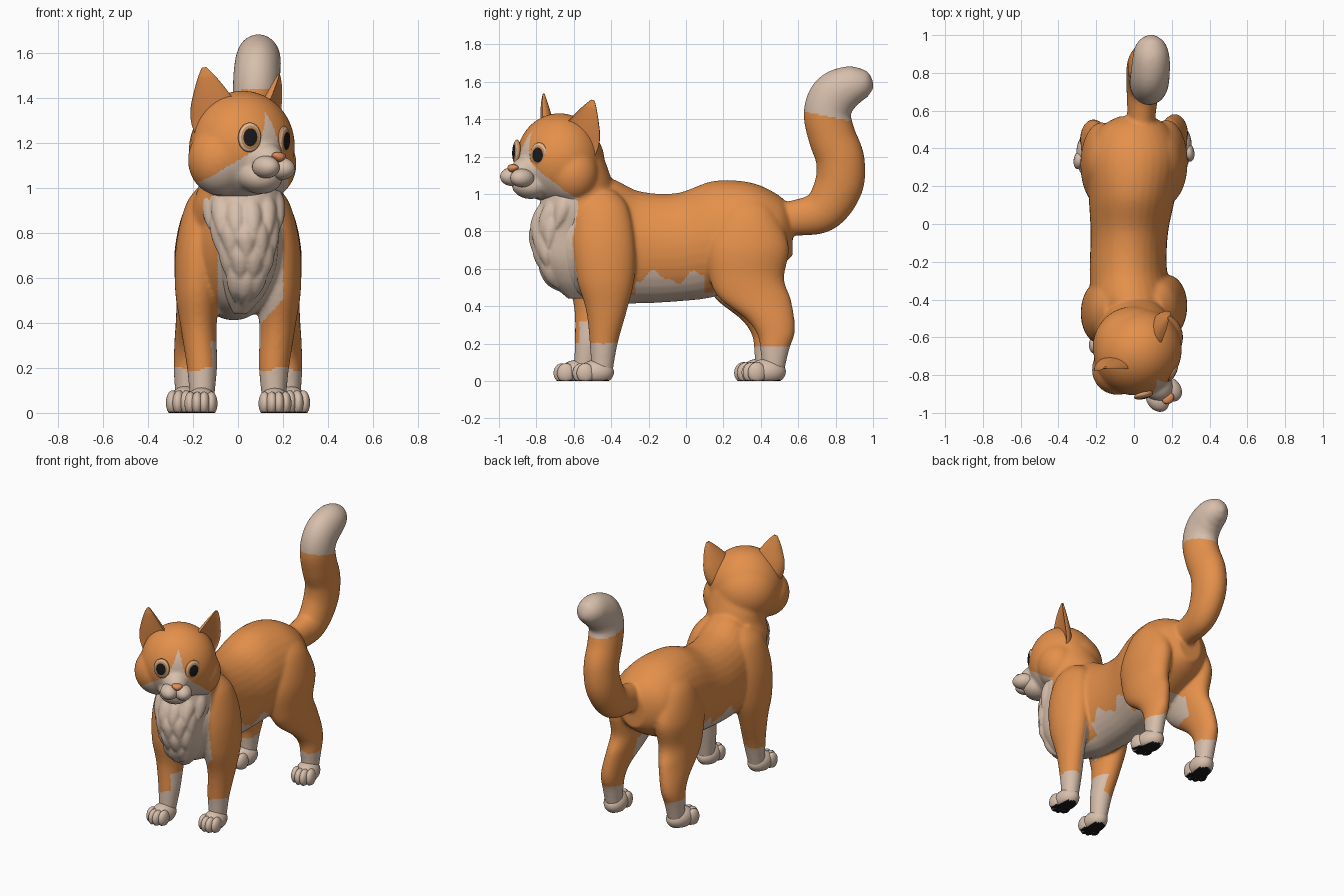
import bpy, bmesh, math
from mathutils import Matrix, Vector

cube = bpy.data.objects.get("Cube")
if cube:
    bpy.data.objects.remove(cube)


def material(name, r, g, b):
    mat = bpy.data.materials.new(name)
    mat.use_nodes = True
    mat.diffuse_color = (r, g, b, 1)
    shader = mat.node_tree.nodes["Principled BSDF"]
    shader.inputs["Base Color"].default_value = (r, g, b, 1)
    shader.inputs["Roughness"].default_value = 0.7
    return mat


ORANGE = material("orange fur", 0.78, 0.28, 0.07)
CREAM = material("cream fur", 0.68, 0.52, 0.41)
BLACK = material("black", 0.01, 0.01, 0.012)
INNER = material("inner ear", 0.72, 0.25, 0.065)
NOSE = material("nose", 0.74, 0.26, 0.1)
AMBER = material("amber iris", 0.58, 0.25, 0.08)


def smooth_path(points, steps=8):
    """Catmull-Rom interpolation of station tuples."""
    pts = [Vector(p) for p in points]
    out = []
    for i in range(len(pts) - 1):
        a, b, c = pts[max(i - 1, 0)], pts[i], pts[i + 1]
        d = pts[min(i + 2, len(pts) - 1)]
        for k in range(steps):
            t = k / steps
            out.append(b + (c - a) * (t / 2) + (a * 2 - b * 5 + c * 4 - d) * (t * t / 2)
                       + (b * 3 - a - c * 3 + d) * (t ** 3 / 2))
    return out + [pts[-1]]


def loft(bm, points, axis="path", seg=32, cup=False):
    """Skin elliptical rings; a station is x, y, z and two radii."""
    path = smooth_path(points)
    rings = []
    for i, s in enumerate(path):
        centre = Vector(s[:3])
        if axis == "z":
            up = Vector((0, 1, 0))
        elif axis == "y":
            up = Vector((0, 0, 1))
        else:
            ahead, behind = path[min(i + 1, len(path) - 1)], path[max(i - 1, 0)]
            up = Vector((1, 0, 0)).cross(Vector(ahead[:3]) - Vector(behind[:3])).normalized()
        ring = []
        for k in range(seg):
            c, n = math.cos(math.tau * k / seg), math.sin(math.tau * k / seg)
            if cup and n < 0:
                n *= -0.2
            ring.append(bm.verts.new(centre + Vector((max(s[3], 0.003) * c, 0, 0)) + up * (max(s[4], 0.003) * n)))
        rings.append(ring)
    for r, q in zip(rings, rings[1:]):
        for k in range(seg):
            bm.faces.new((r[k], r[k - 1], q[k - 1], q[k]))
    bm.faces.new(rings[0])
    bm.faces.new(rings[-1][::-1])


def ball(bm, centre, radii, seg=24, base=Matrix()):
    m = Matrix.Translation(centre) @ Matrix.Diagonal((*radii, 1)) @ Matrix.Rotation(math.pi / 2, 4, "X")
    bmesh.ops.create_uvsphere(bm, u_segments=seg, v_segments=seg, radius=1, matrix=base @ m)


def build(name, bm, mats, rule=None, matrix=Matrix(), voxel=0, smooth=3):
    """Turn a bmesh into an object, optionally fusing its shells, then paint it."""
    bmesh.ops.recalc_face_normals(bm, faces=bm.faces)
    me = bpy.data.meshes.new(name)
    bm.to_mesh(me)
    bm.free()
    obj = bpy.data.objects.new(name, me)
    bpy.context.scene.collection.objects.link(obj)
    if voxel:
        fuse = obj.modifiers.new("fuse", "REMESH")
        fuse.mode, fuse.voxel_size = "VOXEL", voxel
        soften = obj.modifiers.new("soften", "SMOOTH")
        soften.factor, soften.iterations = 0.5, smooth
        bpy.context.view_layer.update()
        deps = bpy.context.evaluated_depsgraph_get()
        me = bpy.data.meshes.new_from_object(obj.evaluated_get(deps))
        obj.modifiers.clear()
        obj.data = me
    me.materials.clear()
    for m in mats:
        me.materials.append(m)
    for p in me.polygons:
        p.material_index = int(rule(p.center, p.normal)) if rule else 0
    me.transform(matrix)
    if matrix.determinant() < 0:
        me.flip_normals()
    me.shade_smooth()
    me.set_sharp_from_angle(angle=math.radians(60))


# Torso, neck, four legs, tail and head, fused into one skin
TORSO = [(.02, -.74, .78, .1, .15), (.01, -.6, .75, .19, .28), (-.01, -.42, .75, .215, .335),
         (-.03, -.25, .715, .205, .3), (-.025, -.05, .715, .205, .29), (-.01, .15, .76, .23, .31),
         (0, .35, .795, .245, .265), (0, .5, .8, .19, .19), (.01, .57, .79, .09, .12)]
NECK = [(0, -.47, .8, .23, .2), (0, -.53, .92, .205, .215), (.01, -.56, 1.01, .185, .185),
        (.02, -.58, 1.1, .185, .175), (.03, -.61, 1.2, .17, .17)]
FRONT_LEG = [(.16, -.45, .03, .05, .055), (.16, -.44, .2, .067, .075), (.175, -.425, .38, .08, .11),
             (.18, -.43, .55, .1, .155), (.175, -.44, .75, .1, .165), (.14, -.45, .93, .09, .14),
             (.1, -.46, 1.02, .06, .08)]
HIND_LEG = [(.225, .465, .03, .05, .055), (.225, .475, .17, .06, .078), (.22, .48, .25, .065, .1),
            (.21, .45, .33, .072, .13), (.19, .37, .44, .085, .19), (.175, .325, .55, .1, .2),
            (.17, .33, .72, .112, .22), (.14, .33, .9, .1, .15), (.1, .33, 1, .05, .08)]
TAIL = [(.04, .42, .865, .07, .085), (.04, .58, .872, .075, .095), (.05, .73, .91, .09, .115),
        (.06, .815, 1.04, .1, .13), (.07, .825, 1.18, .102, .13), (.075, .78, 1.31, .103, .127),
        (.08, .755, 1.43, .104, .126), (.085, .79, 1.52, .104, .128), (.09, .865, 1.57, .1, .114),
        (.09, .93, 1.58, .088, .093), (.09, .975, 1.575, .06, .062), (.09, 1.003, 1.57, .01, .01)]
HEAD = Matrix.Translation((.02, -.678, 1.185)) @ Matrix.Rotation(.67, 4, "Z") @ Matrix.Rotation(.08, 4, "Y")
FACE = HEAD @ Matrix.Translation((-.023, 0, 0))
TO_FACE = FACE.inverted()


def fur_colour(c, n):
    """True where the fur is cream."""
    if c.y > .58 and c.z > .7:
        return c.z + .2 * (c.y - .63) > 1.44
    if c.z > .97:
        local = TO_FACE @ c
        u, f, h = abs(local.x), -local.y, local.z
        blaze = f > .05 and h > -.06 and u < .34 * (.155 - h)
        return f > -.03 and (blaze or h < .025 - .72 * u + .25 * (f - .2))
    side = abs(c.x)
    if c.z < .195 + .012 * math.sin(c.x * 40):
        return True
    # chest patch slanting onto the left foreleg
    if c.y < -.47 and c.z > .36 and -.09 < c.x < min(.2, .05 + .9 * (c.z - .34)):
        return c.z < .8 or c.y < -.58
    edge = .555 + .03 * math.sin(c.y * 28) + .012 * math.sin(c.y * 61)
    if c.z > edge or c.y > .4:
        return False
    inward = n.x * c.x < 0 and abs(n.x) > .5 and side < .2
    if c.y < -.27 and c.x < -.08:
        return inward and c.z < .32 and c.y > -.57
    if c.y < -.27 and c.x > .08:
        return n.x < -.15 and n.y > -.3
    return -.27 < c.y < .1 or side < .08 or (inward and c.z > .38)


bm = bmesh.new()
loft(bm, TORSO, "y")
loft(bm, NECK, "z")
loft(bm, TAIL)
for sx in (1, -1):
    for leg, shift in ((FRONT_LEG, -.1), (HIND_LEG, -.04)):
        dy = shift if sx < 0 else 0
        loft(bm, [(x * sx, y + dy * (1 - z), z, a, b) for x, y, z, a, b in leg], "z")
    ball(bm, (.12 * sx, -.005, -.07), (.152, .14, .16), 32, HEAD)
ball(bm, (0, 0, 0), (.238, .224, .247), 40, HEAD)
ball(bm, (0, .04, -.01), (.215, .21, .21), 32, HEAD)
ball(bm, (0, -.18, -.065), (.085, .112, .085), 24, FACE)
ball(bm, (0, -.17, -.14), (.1, .1, .075), 24, FACE)
build("body", bm, [ORANGE, CREAM], fur_colour, voxel=.0095, smooth=12)

# Paws with four toes and dark soles
for sx, side in ((1, "left"), (-1, "right")):
    for end, leg, shift, size, turn in (("front", FRONT_LEG, -.1, 1, .05), ("hind", HIND_LEG, -.04, 1.06, .18)):
        bm = bmesh.new()
        ball(bm, (0, -.03, .055), (.069, .095, .066))
        for toe in (-1.5, -.5, .5, 1.5):
            ball(bm, (toe * .031, -.113 + .01 * toe * toe, .05), (.027, .047, .053), 20)
        for v in bm.verts:
            v.co.z = max(v.co.z, .008)
        x, y = leg[0][0] * sx, leg[0][1] + (shift if sx < 0 else 0)
        m = Matrix.Translation((x, y, -.008 * size)) @ Matrix.Rotation(turn * sx, 4, "Z") @ Matrix.Scale(size, 4)
        build(f"{end}_{side}_paw", bm, [CREAM, BLACK], lambda c, n: c.z < .013, m)

# Chest bib with overlapping locks of fur
BIB = [(.02, -.6, 1.04, .17, .16), (.025, -.605, .92, .175, .185), (.03, -.635, .8, .155, .19),
       (.04, -.635, .65, .13, .16), (.03, -.61, .53, .09, .115), (.01, -.59, .44, .03, .04)]
bib_path = smooth_path(BIB)


def bib_point(z, angle, lift):
    s = min(bib_path, key=lambda q: abs(q[2] - z))
    return (s[0] + (s[3] + lift) * math.sin(angle), s[1] - (s[4] + lift) * math.cos(angle), z)


bm = bmesh.new()
loft(bm, BIB, "z")
for row in range(4):
    count = 6 - row
    for k in range(count):
        angle = (k - (count - 1) / 2) * .5
        z = .92 - row * .095 - .03 * math.cos(angle * 2)
        lock = [(.08, -.04, .025), (0, -.036, .05), (-.065, -.018, .038), (-.125, .008, .004)]
        loft(bm, [(*bib_point(z + dz, angle, lift), r, r) for dz, lift, r in lock], seg=14)
build("chest_bib", bm, [CREAM], voxel=.008, smooth=3)

# Muzzle and nose
bm = bmesh.new()
for sx in (1, -1):
    ball(bm, (.044 * sx, -.262, -.098), (.055, .07, .05))
build("muzzle", bm, [CREAM], None, FACE)
bm = bmesh.new()
ball(bm, (0, -.293, -.05), (.032, .028, .022))
for v in bm.verts:
    v.co.x *= 1 + (v.co.z + .05) * 18
build("nose", bm, [NOSE], None, FACE)

# Eyes and cupped ears, mirrored across the head
EAR = [(-.015, .02, -.11, .1, .06), (-.005, .01, -.03, .11, .07), (0, 0, .04, .1, .066),
       (.006, -.005, .11, .07, .05), (.012, -.005, .17, .038, .03), (.016, 0, .212, .01, .01)]


def iris(c, n):
    r = math.hypot(c.x / .052, c.z / .066)
    return 2 if r < .62 else 1 if r < .78 or r > .93 else 0


MIRROR = {1: Matrix(), -1: Matrix.Diagonal((-1, 1, 1, 1))}
for sx, side in ((1, "left"), (-1, "right")):
    place = FACE @ MIRROR[sx] @ Matrix.Translation((.097, -.198, .03)) @ Matrix.Rotation(.42, 4, "Z")
    bm = bmesh.new()
    ball(bm, (0, 0, 0), (.052, .02, .066), 48)
    build(f"{side}_eye", bm, [CREAM, AMBER, BLACK], iris, place)
    bm = bmesh.new()
    loft(bm, EAR, "z", cup=True)
    place = (HEAD @ MIRROR[sx] @ Matrix.Translation((.168, .005, .13)) @ Matrix.Rotation(.6, 4, "Z")
             @ Matrix.Rotation(.2, 4, "Y"))
    build(f"{side}_ear", bm, [ORANGE, INNER], lambda c, n: n.y < -.3 and c.z < .17, place)
